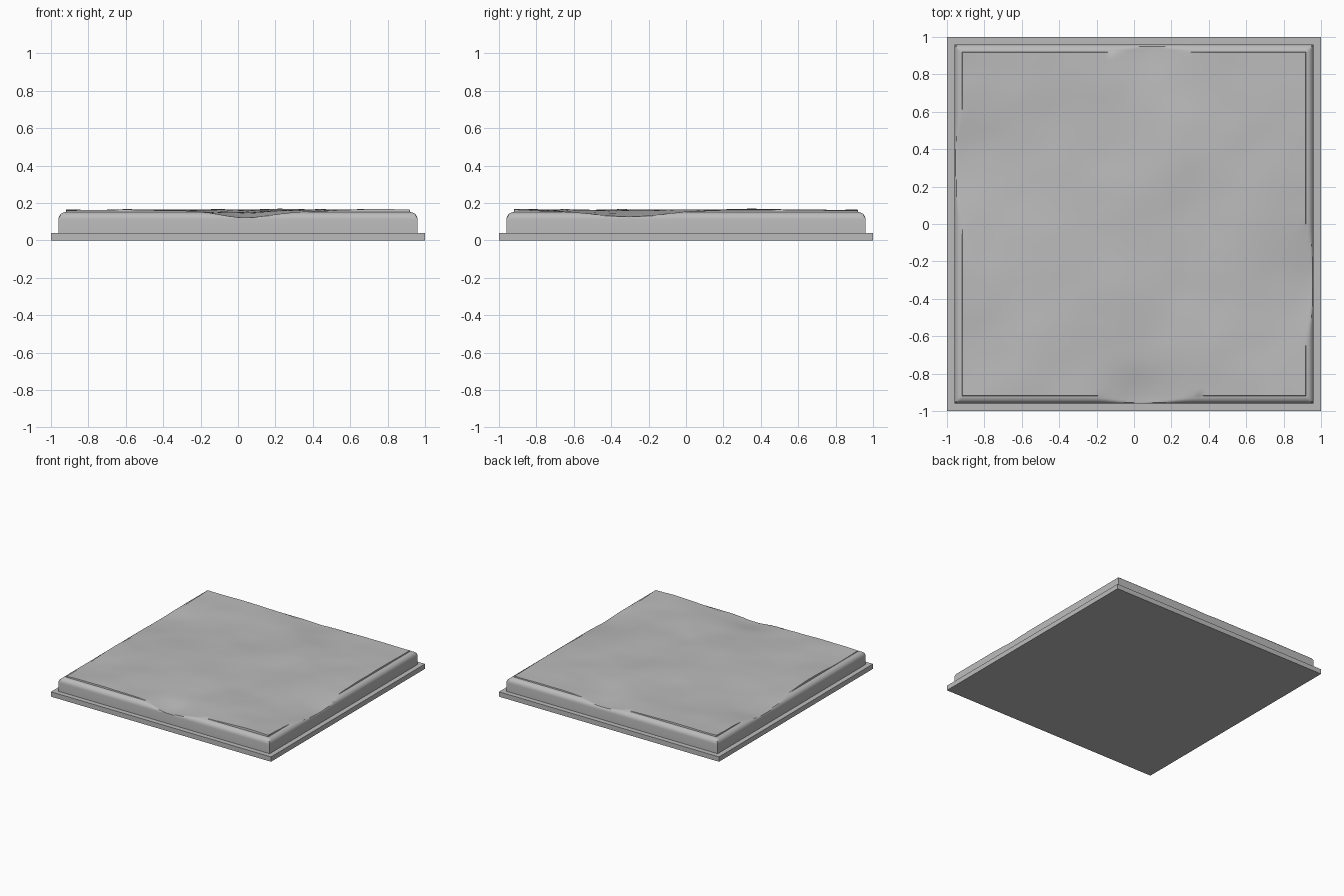
import bpy, bmesh, math
from mathutils import Vector, noise

default = bpy.data.objects.get("Cube")
if default:
    bpy.data.objects.remove(default, do_unlink=True)

HALF = 0.96      # half width of the stone block
RADIUS = 0.04    # rounding of its upper rim
RIM_Z = 0.152    # top of the rounded rim
BASE_Z = 0.04    # thickness of the base plate

grey = bpy.data.materials.new("stone grey")
colour = (0.5, 0.5, 0.5, 1)
grey.diffuse_color = colour
grey.use_nodes = True
grey.node_tree.nodes["Principled BSDF"].inputs["Base Color"].default_value = colour


def add_object(name, bm):
    bmesh.ops.recalc_face_normals(bm, faces=bm.faces)
    mesh = bpy.data.meshes.new(name)
    bm.to_mesh(mesh)
    bm.free()
    mesh.materials.append(grey)
    obj = bpy.data.objects.new(name, mesh)
    bpy.context.collection.objects.link(obj)
    return obj


# Worn hollows at the edges: x, y, depth, width
HOLLOWS = [(0.04, -0.96, 0.038, 0.13), (0.96, -0.33, 0.036, 0.16),
           (0.1, 0.96, 0.025, 0.16), (-0.96, 0.33, 0.024, 0.24)]


def stone_height(x, y):
    z = 0.162 + 0.012 * noise.noise(Vector((x * 2.6, y * 2.6, 3.7)))
    z += 0.003 * noise.noise(Vector((x * 6, y * 6, 8.2)))
    for hx, hy, depth, width in HOLLOWS:
        z -= depth * math.exp(-((x - hx) ** 2 + (y - hy) ** 2) / (2 * width ** 2))
    return min(z, 0.176)


def rim_height(d):
    if d > RADIUS + 0.0005:
        return 1.0
    return RIM_Z - RADIUS + math.sqrt(max(0, RADIUS ** 2 - (RADIUS - d) ** 2))


# Base plate
bm = bmesh.new()
bmesh.ops.create_cube(bm, size=1)
for v in bm.verts:
    v.co = Vector((v.co.x * 2, v.co.y * 2, (v.co.z + 0.5) * BASE_Z))
add_object("base_plate", bm)

# Stone block: uneven top limited by a rounded rim, with straight walls below
STEPS, CELLS = 6, 48
rim = [HALF - RADIUS * (1 - math.cos(i * math.pi / 2 / STEPS)) for i in range(STEPS + 1)]
inner = HALF - RADIUS - 0.002
lines = [-c for c in rim]
lines += [-inner + 2 * inner * i / CELLS for i in range(CELLS + 1)]
lines += rim[::-1]

bm = bmesh.new()
rows = []
for y in lines:
    row = []
    for x in lines:
        d = HALF - max(abs(x), abs(y))
        row.append(bm.verts.new((x, y, min(stone_height(x, y), rim_height(d)))))
    rows.append(row)
for low, high in zip(rows, rows[1:]):
    for i in range(len(lines) - 1):
        bm.faces.new((low[i], low[i + 1], high[i + 1], high[i]))
border = [e for e in bm.edges if e.is_boundary]
walls = bmesh.ops.extrude_edge_only(bm, edges=border)["geom"]
for v in walls:
    if isinstance(v, bmesh.types.BMVert):
        v.co.z = BASE_Z
block = add_object("stone_block", bm)

bpy.ops.object.select_all(action="DESELECT")
block.select_set(True)
bpy.context.view_layer.objects.active = block
bpy.ops.object.shade_smooth_by_angle(angle=math.radians(30))
